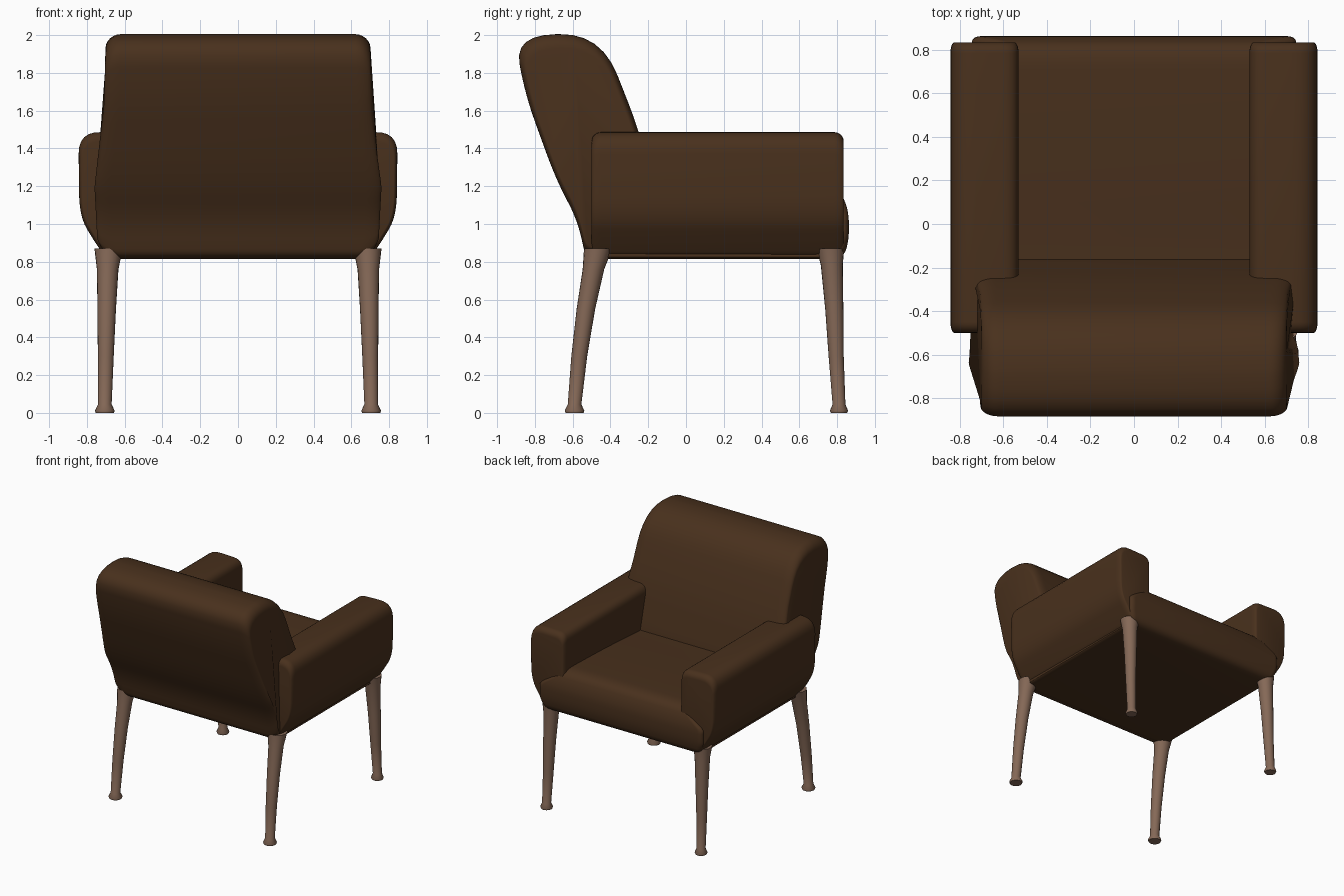
import bpy, bmesh, math
from mathutils import Vector

if "Cube" in bpy.data.objects:
    bpy.data.objects.remove(bpy.data.objects["Cube"])


def material(name, rgb):
    m = bpy.data.materials.new(name)
    m.diffuse_color = (*rgb, 1)
    m.use_nodes = True
    m.node_tree.nodes["Principled BSDF"].inputs["Base Color"].default_value = m.diffuse_color
    return m


FABRIC = material("brown_upholstery", (0.066, 0.030, 0.012))
WOOD = material("leg_wood", (0.235, 0.140, 0.095))


def rounded(points, steps=6):
    """Round each corner (a, b, radius) of a closed outline."""
    out, n = [], len(points)
    for i, (a, b, r) in enumerate(points):
        p = Vector((a, b))
        d0 = Vector(points[i - 1][:2]) - p
        d1 = Vector(points[(i + 1) % n][:2]) - p
        s = p + d0.normalized() * min(r, d0.length * 0.48)
        e = p + d1.normalized() * min(r, d1.length * 0.48)
        for k in range(steps + 1):
            t = k / steps
            out.append(s * (1 - t) ** 2 + p * 2 * t * (1 - t) + e * t * t)
    return out


def lookup(table, v):
    """Linear interpolation in a sorted table of (key, value)."""
    if v <= table[0][0]:
        return table[0][1]
    for (a, x), (b, y) in zip(table, table[1:]):
        if v <= b:
            return x + (y - x) * (v - a) / (b - a)
    return table[-1][1]


def loft(name, rings, mat, mirror=False):
    """Skin a list of equal rings and cap both ends."""
    bm = bmesh.new()
    vr = [[bm.verts.new(p) for p in ring] for ring in rings]
    n = len(vr[0])
    for a, b in zip(vr, vr[1:]):
        for i in range(n):
            bm.faces.new((a[i], a[(i + 1) % n], b[(i + 1) % n], b[i]))
    bm.faces.new(vr[0])
    bm.faces.new(vr[-1])
    bmesh.ops.recalc_face_normals(bm, faces=bm.faces)
    me = bpy.data.meshes.new(name)
    bm.to_mesh(me)
    bm.free()
    me.materials.append(mat)
    ob = bpy.data.objects.new(name, me)
    bpy.context.collection.objects.link(ob)
    if mirror:
        ob.modifiers.new("mirror", 'MIRROR')
    bpy.ops.object.select_all(action='DESELECT')
    ob.select_set(True)
    bpy.context.view_layer.objects.active = ob
    bpy.ops.object.shade_smooth_by_angle(angle=math.radians(50))
    return ob


def pillow_rings(outline, half, soft, place, steps=6):
    """Rings along an extrusion whose two ends are rounded by 'soft'."""
    c = sum(outline, Vector((0, 0))) / len(outline)
    size = max((p - c).length for p in outline)
    ends = [(1 - math.cos(k / steps * math.pi / 2),
             1 - math.sin(k / steps * math.pi / 2)) for k in range(steps + 1)]
    stations = [(-1, o, i) for o, i in ends] + [(1, o, i) for o, i in reversed(ends)]
    return [[place(c + (p - c) * (1 - soft * inset / size), side, off * soft)
             for p in outline] for side, off, inset in stations]


# Backrest: side outline, wider near the arms
back_width = [(0.82, 0.70), (0.92, 0.745), (1.2, 0.76), (1.45, 0.725), (1.6, 0.71), (2.0, 0.70)]
back_outline = rounded([(-0.53, 0.82, 0.05), (-0.575, 1.02, 0.1), (-0.69, 1.24, 0.15),
                        (-0.85, 1.68, 0.15), (-0.91, 2.0, 0.22), (-0.45, 2.01, 0.24),
                        (-0.25, 1.5, 0.15), (-0.15, 1.1, 0.1), (-0.15, 0.82, 0.05)])
loft("backrest", pillow_rings(
    back_outline, 0, 0.08,
    lambda p, s, o: (s * (lookup(back_width, p.y) - o), p.x, p.y)), FABRIC)

# Seat: side outline, spreading under the arms at the base
seat_width = [(0.82, 0.71), (0.92, 0.745), (1.04, 0.745), (1.14, 0.60), (1.2, 0.57)]
seat_outline = rounded([(-0.50, 0.815, 0.05), (0.835, 0.815, 0.07), (0.865, 0.93, 0.08),
                        (0.86, 1.08, 0.08), (0.81, 1.185, 0.1), (0.3, 1.17, 0.2),
                        (-0.16, 1.14, 0.1), (-0.50, 1.14, 0.05)])
loft("seat", pillow_rings(
    seat_outline, 0, 0.04,
    lambda p, s, o: (s * (lookup(seat_width, p.y) - o), p.x, p.y)), FABRIC)

# Arms: front outline run from back to front, inner face leaning slightly
arm_outline = rounded([(0.53, 0.83, 0.03), (0.70, 0.82, 0.04), (0.755, 0.90, 0.06),
                       (0.84, 1.04, 0.12), (0.845, 1.49, 0.12), (0.53, 1.48, 0.07)])
loft("arm", pillow_rings(
    arm_outline, 0, 0.05,
    lambda p, s, o: (p.x, (0.835 - o) if s > 0 else (-0.50 + o), p.y)), FABRIC, True)


# Legs: round sections given as (x, y, z, radius), with a flared foot
def leg(name, sections):
    rings = [[(x + r * math.cos(a), y + r * math.sin(a), z)
              for a in (math.tau * i / 20 for i in range(20))] for x, y, z, r in sections]
    loft(name, rings, WOOD, True)


leg("front_leg", [(0.705, 0.81, 0, 0.043), (0.705, 0.81, 0.012, 0.048), (0.705, 0.81, 0.045, 0.034),
                  (0.70, 0.795, 0.3, 0.040), (0.695, 0.785, 0.55, 0.048),
                  (0.69, 0.772, 0.78, 0.058), (0.688, 0.765, 0.87, 0.072)])
leg("back_leg", [(0.705, -0.59, 0, 0.048), (0.705, -0.59, 0.012, 0.052), (0.705, -0.59, 0.045, 0.036),
                 (0.70, -0.565, 0.3, 0.042), (0.695, -0.53, 0.55, 0.049),
                 (0.69, -0.49, 0.76, 0.057), (0.685, -0.465, 0.87, 0.075)])
